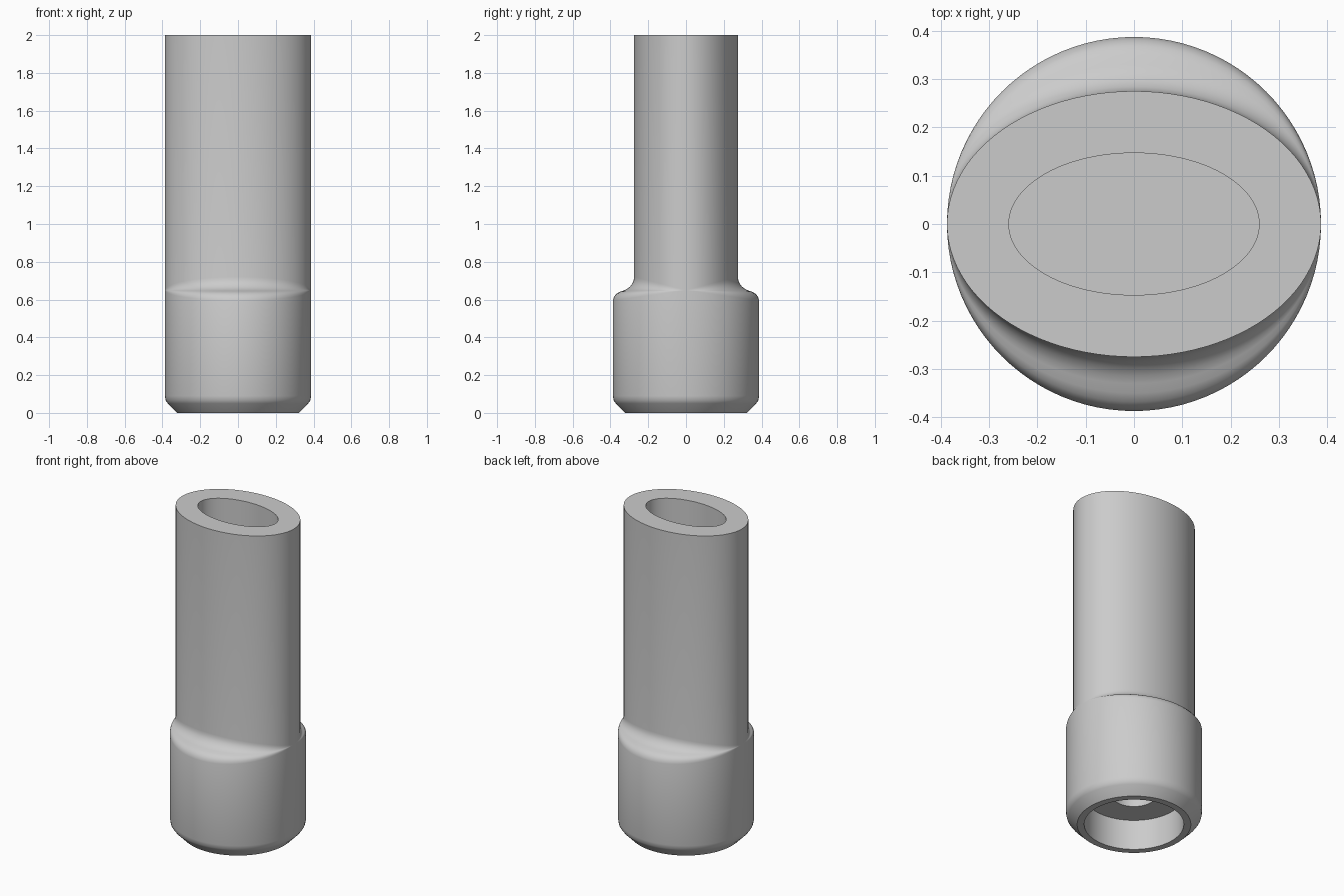
import bpy, bmesh, math

cube = bpy.data.objects.get("Cube")
if cube:
    bpy.data.objects.remove(cube, do_unlink=True)

SEGMENTS = 96
R = 0.387         # body radius
TUBE_Y = 0.275    # half depth of the oval tube
STEP_Z = 0.65     # middle of the shoulder

grey = bpy.data.materials.new("plain_grey")
grey.use_nodes = True
grey.diffuse_color = (0.6, 0.6, 0.6, 1)
grey.node_tree.nodes["Principled BSDF"].inputs["Base Color"].default_value = (0.6, 0.6, 0.6, 1)


def circle(r, z):
    return (r, r, z, 0)


# Rings run from inside the lower socket, up the outside, and into the upper hole.
# Each ring: half width, half depth, height, extra height towards front and back
rings = [circle(0.125, 0.45), circle(0.125, 0.19),      # narrow bore
         circle(0.283, 0.19), circle(0.283, 0)]         # round socket
rings += [circle(r, z) for r, z in                      # chamfered foot
          [(0.323, 0), (0.372, 0.05), (0.383, 0.066), (R, 0.09)]]
rings += [(R, y, STEP_Z, rise) for y, rise in           # shoulder fading out at the sides
          [(R, -0.055), (0.381, -0.035), (0.368, -0.019), (0.35, -0.009),
           (0.33, -0.002), (0.314, 0.005), (0.297, 0.018), (0.284, 0.035),
           (0.277, 0.052), (TUBE_Y, 0.07)]]
rings += [(R, TUBE_Y, 2, 0),                            # oval tube and its hole
          (0.259, 0.147, 2, 0), (0.259, 0.147, 0.7, 0)]

bm = bmesh.new()
loops = []
for rx, ry, z, rise in rings:
    loop = []
    for i in range(SEGMENTS):
        a = math.tau * i / SEGMENTS
        s = math.sin(a)
        loop.append(bm.verts.new((rx * math.cos(a), ry * s, z + rise * abs(s))))
    loops.append(loop)

for low, high in zip(loops, loops[1:]):
    for i in range(SEGMENTS):
        j = (i + 1) % SEGMENTS
        bm.faces.new((low[i], low[j], high[j], high[i]))
bm.faces.new(loops[0])       # end of the bore
bm.faces.new(loops[-1])      # floor of the upper hole

bmesh.ops.remove_doubles(bm, verts=bm.verts, dist=0.0001)
bmesh.ops.recalc_face_normals(bm, faces=bm.faces)

mesh = bpy.data.meshes.new("oval_tube_adapter")
bm.to_mesh(mesh)
bm.free()
mesh.materials.append(grey)
adapter = bpy.data.objects.new("oval_tube_adapter", mesh)
bpy.context.collection.objects.link(adapter)

bpy.ops.object.select_all(action="DESELECT")
adapter.select_set(True)
bpy.context.view_layer.objects.active = adapter
bpy.ops.object.shade_smooth_by_angle(angle=math.radians(40))
